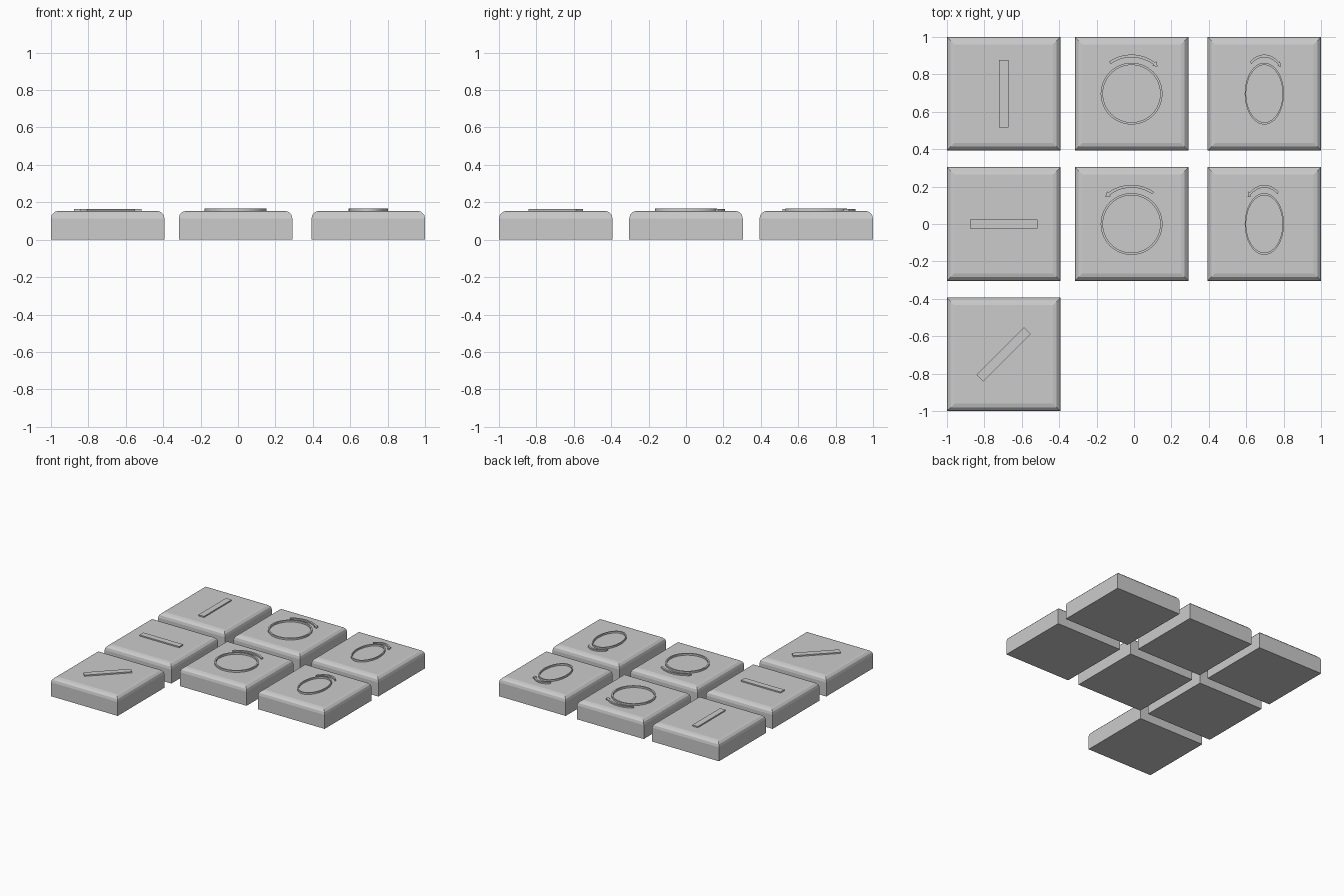
import bpy, bmesh, math

if "Cube" in bpy.data.objects:
    bpy.data.objects.remove(bpy.data.objects["Cube"])

SIZE, TOP = 0.607, 0.154
COLS = (-0.6965, -0.013, 0.6965)
ROWS = (0.6965, 0.0, -0.6965)


def finish(name, bm):
    bmesh.ops.recalc_face_normals(bm, faces=bm.faces)
    me = bpy.data.meshes.new(name)
    bm.to_mesh(me)
    bm.free()
    ob = bpy.data.objects.new(name, me)
    bpy.context.collection.objects.link(ob)
    return ob


def box(bm, sx, sy, z0, z1):
    bmesh.ops.create_cube(bm, size=1)
    for v in bm.verts:
        v.co = (v.co.x * sx, v.co.y * sy, z1 if v.co.z > 0 else z0)


# Tile: square block with only the top rim rounded
def tile(name, x, y):
    bm = bmesh.new()
    box(bm, SIZE, SIZE, 0, TOP)
    rim = [e for e in bm.edges if all(v.co.z > TOP - 1e-4 for v in e.verts)]
    bmesh.ops.bevel(bm, geom=rim, offset=0.04, segments=3, profile=0.5,
                    affect='EDGES', clamp_overlap=True)
    finish(name, bm).location = (x, y, 0)


# Bar: thin raised strip turned by an angle
def bar(name, x, y, angle):
    bm = bmesh.new()
    box(bm, 0.36, 0.05, TOP - 0.01, 0.164)
    ob = finish(name, bm)
    ob.location = (x, y, 0)
    ob.rotation_euler.z = angle


# Raised band between pairs of (inner radius, outer radius, angle)
def band(name, x, y, sx, sections, z1, closed=False):
    bm = bmesh.new()
    pairs = [[bm.verts.new((r * math.cos(a) * sx, r * math.sin(a), TOP - 0.01))
              for r in (r0, r1)] for r0, r1, a in sections]
    n = len(pairs)
    for i in range(n if closed else n - 1):
        p, q = pairs[i], pairs[(i + 1) % n]
        bm.faces.new((p[0], p[1], q[1], q[0]))
    bmesh.ops.remove_doubles(bm, verts=bm.verts, dist=1e-5)
    ext = bmesh.ops.extrude_face_region(bm, geom=bm.faces[:], use_keep_orig=True)
    for v in ext['geom']:
        if isinstance(v, bmesh.types.BMVert):
            v.co.z = z1
    finish(name, bm).location = (x, y, 0)


def ring(name, x, y, sx):
    band(name, x, y, abs(sx),
         [(0.153, 0.165, math.tau * i / 64) for i in range(64)], 0.168, True)


# Curved arrow above the ring; negative sx mirrors its direction
def arrow(name, x, y, sx):
    n = 20
    sec = [(0.194, 0.209, math.radians(125 - 72 * i / n)) for i in range(n + 1)]
    sec.append((0.185, 0.218, math.radians(53)))
    sec.append((0.2015, 0.2015, math.radians(46)))
    band(name, x, y, sx, sec, 0.165)


# Left column: tiles with bars
for label, y, ang in zip(("vertical", "horizontal", "diagonal"), ROWS,
                         (math.pi / 2, 0, math.pi / 4)):
    tile(f"{label}_bar_tile", COLS[0], y)
    bar(f"{label}_bar", COLS[0], y, ang)

# Other columns: round and oval rings with rotation arrows
for shape, x, sx in (("circle", COLS[1], 1), ("oval", COLS[2], 0.635)):
    for turn, y, sign in (("clockwise", ROWS[0], 1), ("counterclockwise", ROWS[1], -1)):
        tile(f"{shape}_{turn}_tile", x, y)
        ring(f"{shape}_{turn}_ring", x, y, sx)
        arrow(f"{shape}_{turn}_arrow", x, y, sx * sign)
